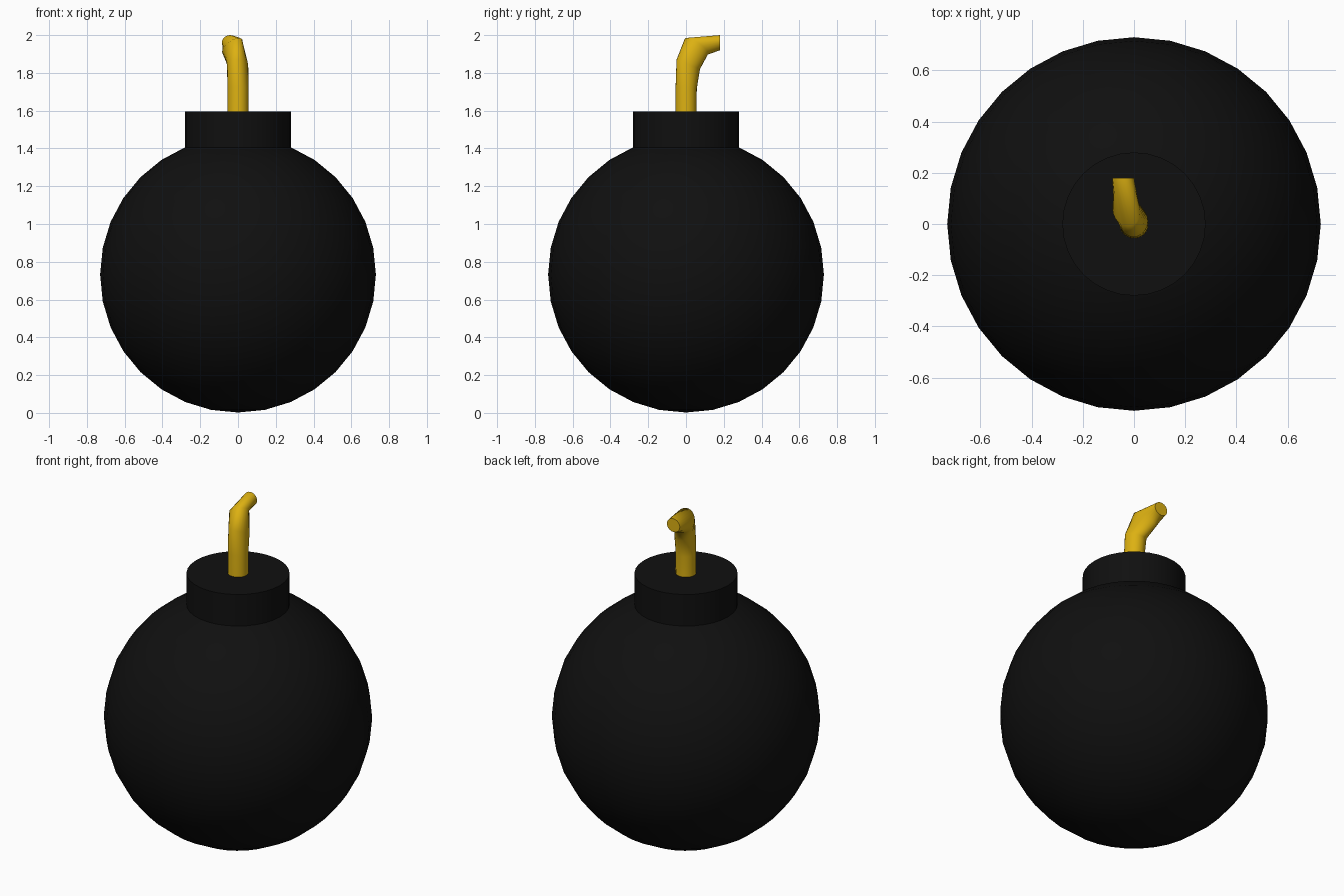
import bpy, bmesh, math
from mathutils import Vector

if "Cube" in bpy.data.objects:
    bpy.data.objects.remove(bpy.data.objects["Cube"])


def material(name, rgb):
    m = bpy.data.materials.new(name)
    m.diffuse_color = (*rgb, 1)
    m.use_nodes = True
    m.node_tree.nodes["Principled BSDF"].inputs["Base Color"].default_value = m.diffuse_color
    return m


black = material("black_iron", (0.005, 0.005, 0.005))
yellow = material("yellow_cord", (0.72, 0.44, 0.006))


def finish(name, mat, angle):
    ob = bpy.context.object
    ob.name = name
    ob.data.materials.append(mat)
    bpy.ops.object.shade_smooth_by_angle(angle=math.radians(angle))
    return ob


# Round body
bpy.ops.mesh.primitive_uv_sphere_add(segments=32, ring_count=16, radius=0.73,
                                     location=(0, 0, 0.732))
finish("body", black, 60)

# Neck collar, sunk into the body
bpy.ops.mesh.primitive_cylinder_add(vertices=32, radius=0.28, depth=0.295,
                                    location=(0, 0, 1.4475))
finish("neck", black, 40)

# Fuse: rings lofted along a bent path (centre, half-axis u, half-axis v)
RINGS = [
    ((0, 0, 1.56), (0.056, 0, 0), (0, -0.056, 0)),
    ((0, 0.001, 1.72), (0.056, 0, 0), (0, -0.056, 0.004)),
    ((-0.002, 0.012, 1.845), (0.056, 0, 0), (0, -0.062, 0.025)),
    ((-0.03, 0.055, 1.94), (0.045, 0.03, 0.005), (0.03, -0.055, 0.045)),
    ((-0.042, 0.18, 1.96), (0.043, 0, 0), (0, 0, 0.04)),
]
SIDES = 24
bm = bmesh.new()
loops = []
for c, u, v in RINGS:
    c, u, v = Vector(c), Vector(u), Vector(v)
    loops.append([bm.verts.new(c + u * math.cos(a) + v * math.sin(a))
                  for a in (2 * math.pi * i / SIDES for i in range(SIDES))])
for lo, hi in zip(loops, loops[1:]):
    for i in range(SIDES):
        j = (i + 1) % SIDES
        bm.faces.new((lo[i], lo[j], hi[j], hi[i]))
bm.faces.new(loops[0])
bm.faces.new(loops[-1])
bmesh.ops.recalc_face_normals(bm, faces=bm.faces)
me = bpy.data.meshes.new("fuse")
bm.to_mesh(me)
bm.free()
fuse = bpy.data.objects.new("fuse", me)
bpy.context.collection.objects.link(fuse)
bpy.ops.object.select_all(action='DESELECT')
fuse.select_set(True)
bpy.context.view_layer.objects.active = fuse
finish("fuse", yellow, 65)
